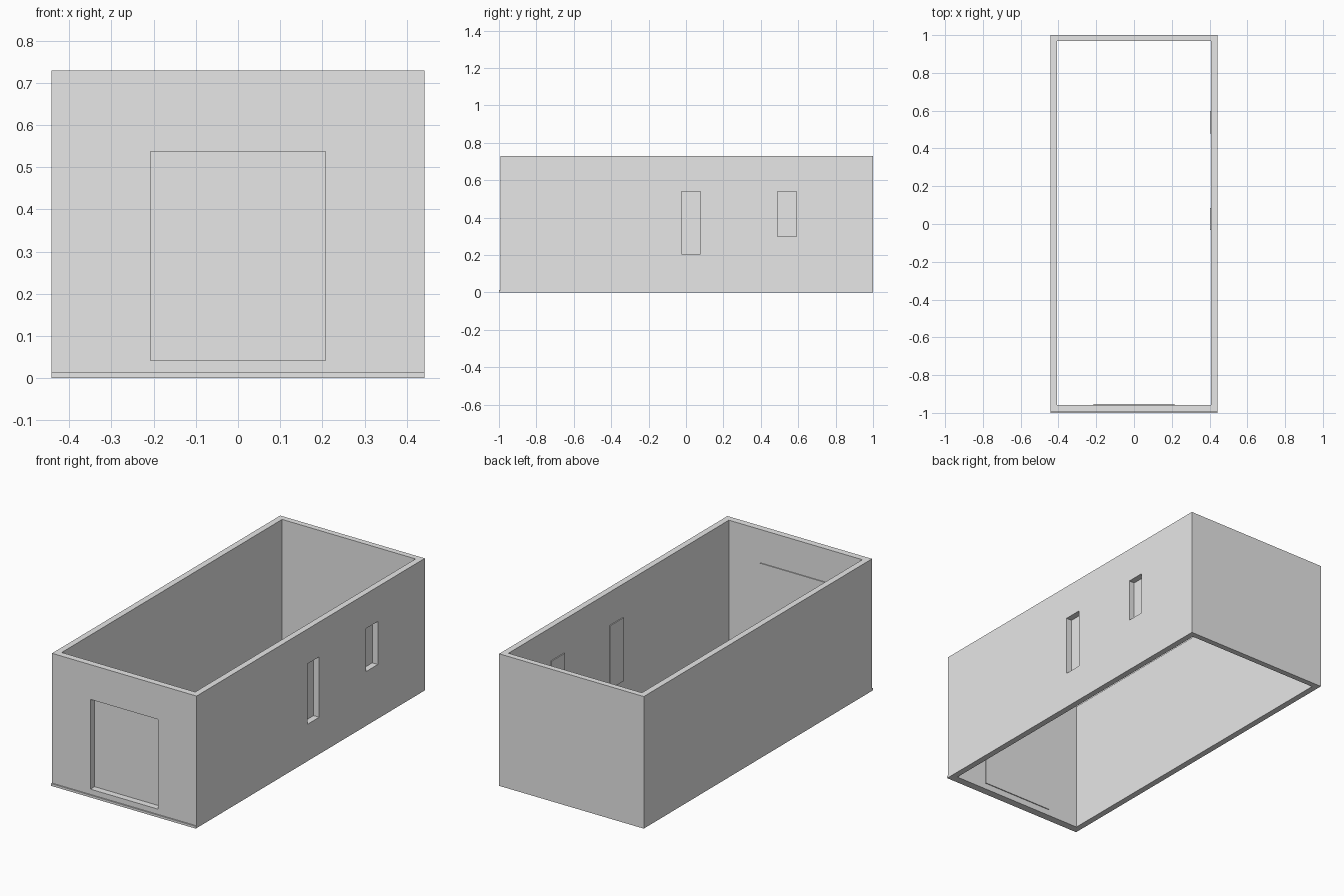
import bpy
import bmesh
from mathutils import Vector

cube = bpy.data.objects.get("Cube")
if cube:
    bpy.data.objects.remove(cube, do_unlink=True)

grey = bpy.data.materials.new("plain grey")
grey.use_nodes = True
colour = (0.8, 0.8, 0.8, 1)
grey.diffuse_color = colour
grey.node_tree.nodes["Principled BSDF"].inputs["Base Color"].default_value = colour


def box(name, low, high):
    """Flat-shaded box between two opposite corners."""
    low, high = Vector(low), Vector(high)
    bm = bmesh.new()
    bmesh.ops.create_cube(bm, size=1)
    bmesh.ops.scale(bm, vec=high - low, verts=bm.verts)
    bmesh.ops.translate(bm, vec=(low + high) / 2, verts=bm.verts)
    mesh = bpy.data.meshes.new(name)
    bm.to_mesh(mesh)
    bm.free()
    mesh.materials.append(grey)
    obj = bpy.data.objects.new(name, mesh)
    bpy.context.collection.objects.link(obj)
    return obj


def cut(target, low, high):
    """Cut a box-shaped hole through the target."""
    cutter = box("cutter", low, high)
    cutter.hide_render = True
    mod = target.modifiers.new("opening", 'BOOLEAN')
    mod.operation = 'DIFFERENCE'
    mod.solver = 'EXACT'
    mod.object = cutter
    bpy.context.view_layer.objects.active = target
    bpy.ops.object.modifier_apply(modifier=mod.name)
    bpy.data.objects.remove(cutter, do_unlink=True)


half_w, height = 0.442, 0.73
inner_w = 0.408
front, front_in = -0.993, -0.957
lip, plate = 0.008, 0.005

# Four walls, open above and below
walls = box("walls", (-half_w, front, 0), (half_w, 1, height))
cut(walls, (-inner_w, front_in, -1), (inner_w, 0.968, 1))

# Narrow sill along the foot of the front wall
box("front_sill", (-half_w, -1, 0), (half_w, front, 0.013))

# Door opening, closed by a thin panel on the inside
door_w, door_low, door_top = 0.207, 0.042, 0.538
cut(walls, (-door_w, -1.1, door_low), (door_w, -0.9, door_top))
box("door_panel", (-door_w - lip, front_in, door_low - lip),
    (door_w + lip, front_in + plate, door_top + lip))

# Window openings in the +x wall, each closed by a thin inner panel
windows = {"tall_window_panel": (-0.025, 0.078, 0.204),
           "short_window_panel": (0.488, 0.59, 0.3)}
for name, (y0, y1, low) in windows.items():
    cut(walls, (0.3, y0, low), (0.5, y1, door_top))
    box(name, (inner_w - plate, y0 - lip, low - lip),
        (inner_w, y1 + lip, door_top + lip))
